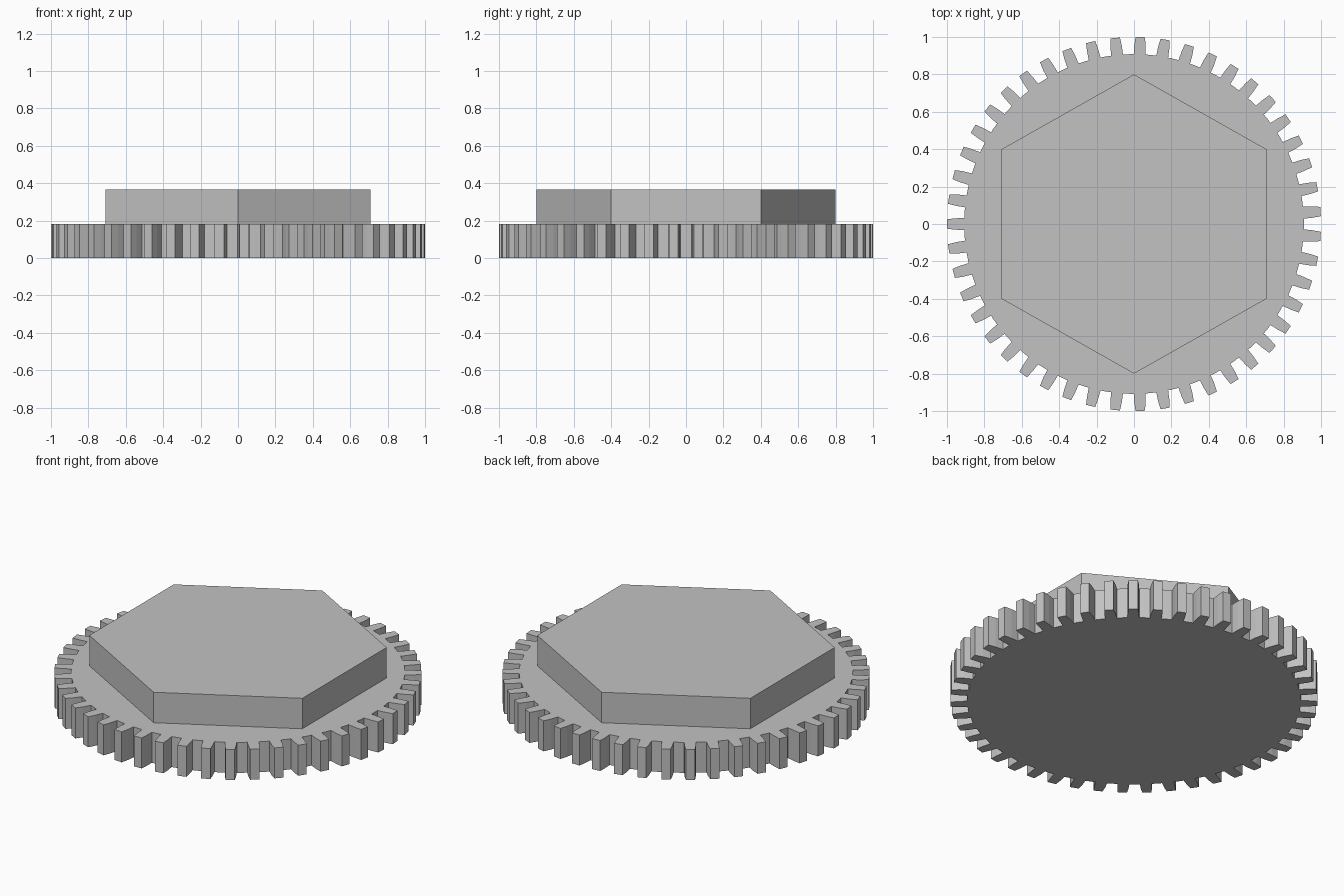
import bpy
import bmesh
from math import cos, sin, pi, radians

cube = bpy.data.objects.get("Cube")
if cube:
    bpy.data.objects.remove(cube, do_unlink=True)

TEETH = 47
ROOT_R, MID_R, TIP_R = 0.908, 0.955, 1.0
GEAR_TOP, HEX_TOP = 0.183, 0.366

grey = bpy.data.materials.new("light grey")
grey.use_nodes = True
colour = (0.54, 0.54, 0.54, 1)
grey.diffuse_color = colour
grey.node_tree.nodes["Principled BSDF"].inputs["Base Color"].default_value = colour


def extruded(name, outline, z0, z1):
    """Solid prism from a closed outline."""
    bm = bmesh.new()
    face = bm.faces.new([bm.verts.new((x, y, z0)) for x, y in outline])
    result = bmesh.ops.extrude_face_region(bm, geom=[face])
    top = [v for v in result["geom"] if isinstance(v, bmesh.types.BMVert)]
    bmesh.ops.translate(bm, verts=top, vec=(0, 0, z1 - z0))
    bmesh.ops.recalc_face_normals(bm, faces=bm.faces)
    mesh = bpy.data.meshes.new(name)
    bm.to_mesh(mesh)
    bm.free()
    mesh.materials.append(grey)
    obj = bpy.data.objects.new(name, mesh)
    bpy.context.collection.objects.link(obj)
    return obj


# One tooth flank as (radius, half width), mirrored about the tooth centre
flank = [(ROOT_R, 0.032), (MID_R, 0.0305), (TIP_R, 0.025)]
tooth = [(r, -w / r) for r, w in flank] + [(r, w / r) for r, w in reversed(flank)]

# Gear outline, with a tooth centred on the -x side
pitch = 2 * pi / TEETH
outline = []
for i in range(TEETH):
    centre = pi + i * pitch
    for r, a in tooth + [(ROOT_R, pitch / 2)]:
        outline.append((r * cos(centre + a), r * sin(centre + a)))
extruded("gear_wheel", outline, 0, GEAR_TOP)

# Hexagonal boss with corners to the front and back
hexagon = [(0.817 * cos(radians(30 + 60 * i)), 0.8 * sin(radians(30 + 60 * i)))
           for i in range(6)]
extruded("hexagonal_boss", hexagon, GEAR_TOP, HEX_TOP)
